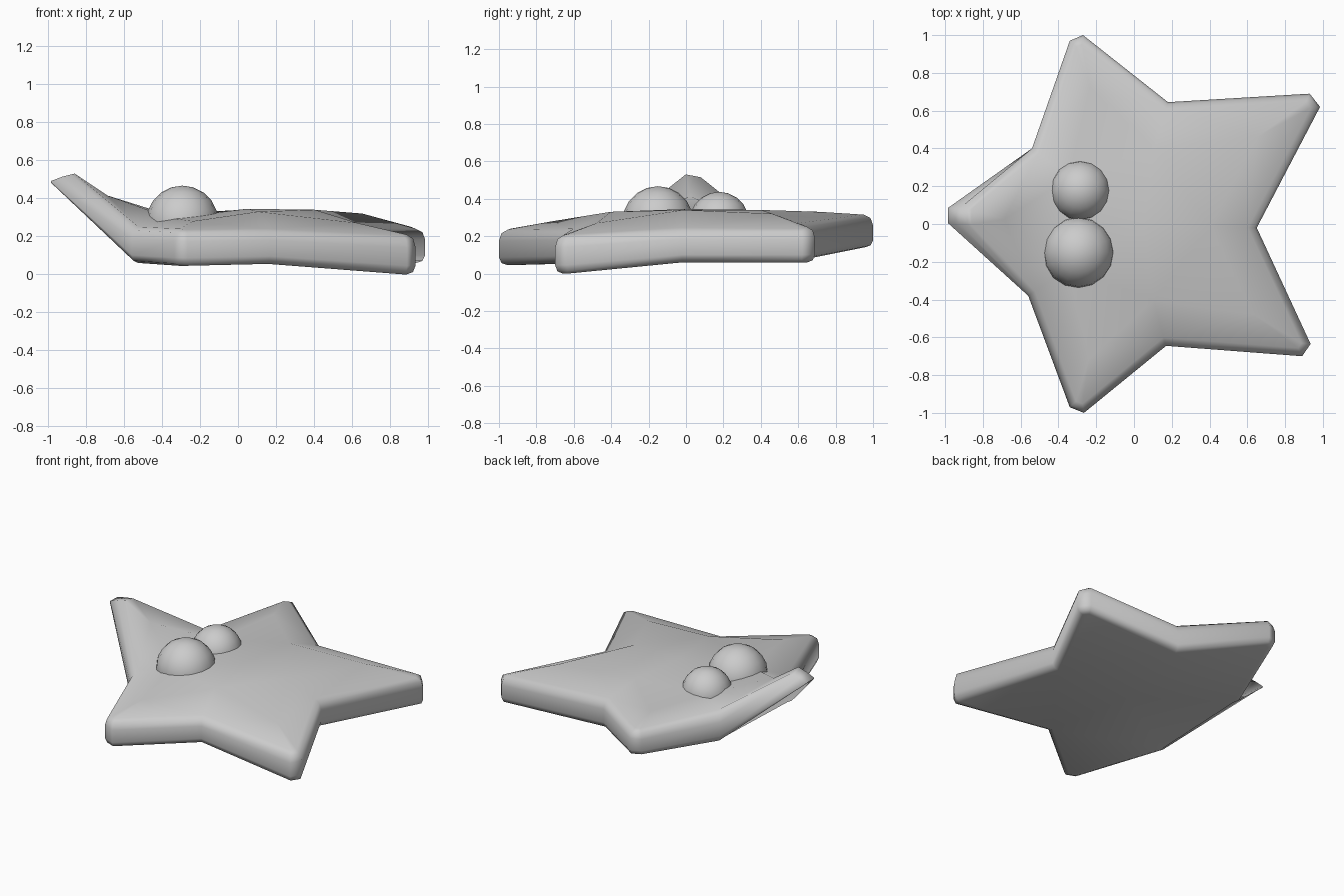
import bpy, bmesh
from mathutils import Vector

if "Cube" in bpy.data.objects:
    bpy.data.objects.remove(bpy.data.objects["Cube"])

# Star outline, counter-clockwise from the left arm: x, y, underside z, upper z
# Each arm is: inner corner, tip corner, tip corner
OUTLINE = [
    (-0.54, 0.40, 0.07, 0.28), (-0.985, 0.085, 0.48, 0.515), (-0.985, 0.005, 0.48, 0.53),
    (-0.56, -0.38, 0.06, 0.25), (-0.34, -0.97, 0.045, 0.24), (-0.265, -1.00, 0.045, 0.235),
    (0.17, -0.645, 0.055, 0.24), (0.89, -0.70, 0.0, 0.205), (0.935, -0.635, 0.0, 0.21),
    (0.65, -0.02, 0.06, 0.245), (0.985, 0.62, 0.06, 0.24), (0.93, 0.69, 0.06, 0.25),
    (0.18, 0.645, 0.07, 0.27), (-0.27, 1.00, 0.14, 0.315), (-0.34, 0.97, 0.14, 0.315),
]
N = len(OUTLINE)
MID_Z = (0.305, 0.295, 0.33, 0.34, 0.34)     # upper surface around the centre
RIDGE_Z = (0.415, 0.28, 0.27, 0.32, 0.33)    # crown halfway along each arm


def inset(i, d):
    """Mitred inward offset of an outline corner."""
    p, c, n = (Vector(OUTLINE[k % N][:2]) for k in (i - 1, i, i + 1))
    a, b = (c - p).normalized(), (n - c).normalized()
    na, nb = Vector((-a.y, a.x)), Vector((-b.y, b.x))
    return c + (na + nb) * d / (1 + na.dot(nb))


# Edge profile: inset, fraction of height, x shift on the raised arm
PROFILE = [(0.04, 0.0, 0.02), (0.012, 0.06, 0.0), (0.0, 0.22, 0.0),
           (0.0, 0.68, 0.06), (0.012, 0.90, 0.105), (0.042, 1.0, 0.125)]

bm = bmesh.new()
rings = []
for d, f, shift in PROFILE:
    ring = []
    for i, (x, y, lo, hi) in enumerate(OUTLINE):
        p = inset(i, d)
        if i in (1, 2):     # raised arm: tip face leans back
            p = Vector((x + shift, y - 0.05 * shift))
        ring.append(bm.verts.new((p.x, p.y, lo + (hi - lo) * f)))
    rings.append(ring)

for low, high in zip(rings, rings[1:]):
    for i in range(N):
        j = (i + 1) % N
        bm.faces.new((low[i], low[j], high[j], high[i]))

# Underside: a quad per arm and a central fan
bottom = rings[0]
centre = bm.verts.new((0.05, 0, 0.06))
for k in range(0, N, 3):
    nxt = bottom[(k + 3) % N]
    bm.faces.new((bottom[k], bottom[k + 1], bottom[k + 2], nxt))
    bm.faces.new((bottom[k], nxt, centre))

# Upper side: crowned arms around a gently domed centre
top = rings[-1]
inner = top[::3]
centre = bm.verts.new((0.05, 0, 0.345))
mid = [bm.verts.new((v.co.x * 0.67, v.co.y * 0.67, z)) for v, z in zip(inner, MID_Z)]
for k in range(5):
    m = (k + 1) % 5
    t1, t2 = top[3 * k + 1], top[3 * k + 2]
    xy = (inner[k].co + inner[m].co + t1.co + t2.co) / 4
    ridge = bm.verts.new((xy.x, xy.y, RIDGE_Z[k]))
    loop = [inner[k], t1, t2, inner[m], mid[m], mid[k]]
    for a, b in zip(loop, loop[1:] + loop[:1]):
        bm.faces.new((a, b, ridge))
    bm.faces.new((mid[k], mid[m], centre))

bmesh.ops.recalc_face_normals(bm, faces=bm.faces)
mesh = bpy.data.meshes.new("star_body")
bm.to_mesh(mesh)
bm.free()
body = bpy.data.objects.new("star_body", mesh)
bpy.context.collection.objects.link(body)


def smooth(ob, angle):
    bpy.ops.object.select_all(action='DESELECT')
    ob.select_set(True)
    bpy.context.view_layer.objects.active = ob
    bpy.ops.object.shade_smooth_by_angle(angle=angle)


smooth(body, 1.4)

# Eyes
for name, pos, r in (("large_eye", (-0.293, -0.15, 0.277), 0.19),
                     ("small_eye", (-0.285, 0.177, 0.277), 0.16)):
    bpy.ops.mesh.primitive_uv_sphere_add(segments=16, ring_count=10, radius=r, location=pos)
    eye = bpy.context.object
    eye.name = name
    smooth(eye, 0.9)
